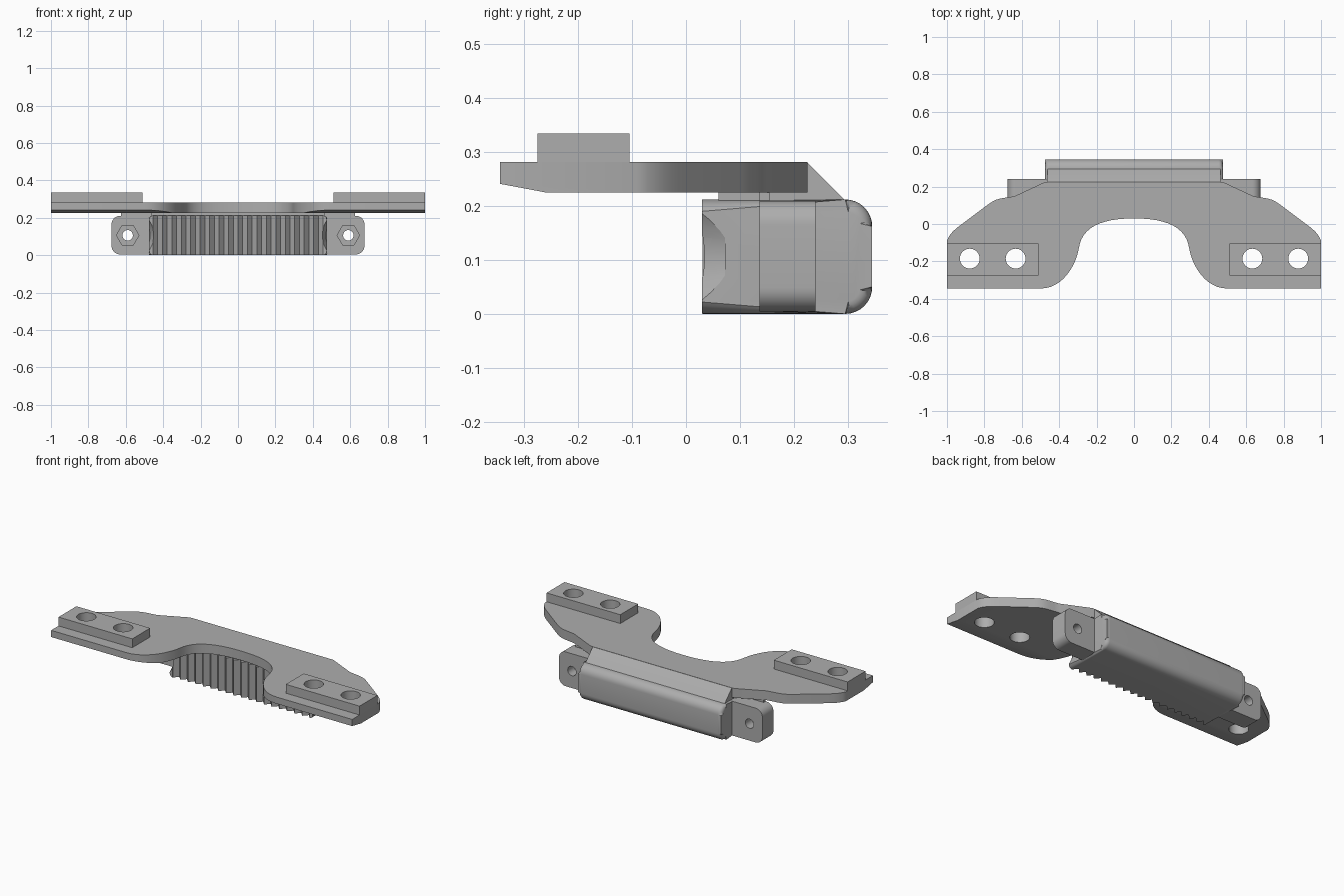
import bpy, bmesh, math
from mathutils import Vector

if "Cube" in bpy.data.objects:
    bpy.data.objects.remove(bpy.data.objects["Cube"], do_unlink=True)

grey = bpy.data.materials.new("plain_grey")
grey.use_nodes = True
grey.diffuse_color = (0.42, 0.42, 0.42, 1)
grey.node_tree.nodes["Principled BSDF"].inputs["Base Color"].default_value = (0.42, 0.42, 0.42, 1)


def prism(name, pts, axis, lo, hi, taper=1.0, rim=0.0, rim_skip=None):
    """Extrude a 2D profile along an axis, optionally tapering it or rounding its end rims."""
    place = {"x": lambda a, b, d: (d, a, b),
             "y": lambda a, b, d: (a, d, b),
             "z": lambda a, b, d: (a, b, d)}[axis]
    n = len(pts)
    ca = sum(p[0] for p in pts) / n
    cb = sum(p[1] for p in pts) / n
    bm = bmesh.new()
    start = [bm.verts.new(place(a, b, lo)) for a, b in pts]
    end = [bm.verts.new(place(ca + (a - ca) * taper, cb + (b - cb) * taper, hi)) for a, b in pts]
    caps = [bm.faces.new(start), bm.faces.new(end)]
    for i in range(n):
        j = (i + 1) % n
        bm.faces.new((start[i], start[j], end[j], end[i]))
    if rim:
        edges = [e for c in caps for e in c.edges
                 if not all(abs(v.co.y - rim_skip) < 1e-4 for v in e.verts)]
        bmesh.ops.bevel(bm, geom=edges, offset=rim, segments=5, profile=0.5, affect='EDGES')
    bmesh.ops.recalc_face_normals(bm, faces=bm.faces)
    mesh = bpy.data.meshes.new(name)
    bm.to_mesh(mesh)
    bm.free()
    mesh.materials.append(grey)
    obj = bpy.data.objects.new(name, mesh)
    bpy.context.collection.objects.link(obj)
    return obj


def activate(obj):
    bpy.ops.object.select_all(action='DESELECT')
    obj.select_set(True)
    bpy.context.view_layer.objects.active = obj


def cut(obj, cutter):
    mod = obj.modifiers.new("cut", 'BOOLEAN')
    mod.operation, mod.solver, mod.object = 'DIFFERENCE', 'EXACT', cutter
    activate(obj)
    bpy.ops.object.modifier_apply(modifier=mod.name)
    bpy.data.objects.remove(cutter, do_unlink=True)


def ring(cx, cy, r, n=32):
    return [(cx + r * math.cos(math.tau * i / n), cy + r * math.sin(math.tau * i / n)) for i in range(n)]


def rounded(a0, a1, b0, b1, radii):
    """Rectangle with its own radius at each corner, counter-clockwise from low-low."""
    pts = []
    for k, r in enumerate(radii):
        right, high = k in (1, 2), k in (2, 3)
        ca = a1 - r if right else a0 + r
        cb = b1 - r if high else b0 + r
        steps = 8 if r else 0
        for i in range(steps + 1):
            t = math.pi + k * math.pi / 2 + (math.pi / 2 * i / steps if steps else 0)
            pts.append((ca + r * math.cos(t), cb + r * math.sin(t)))
    return pts


def bezier(p0, p1, p2, p3, n=12):
    p0, p1, p2, p3 = map(Vector, (p0, p1, p2, p3))
    return [tuple(p0 * (1 - t) ** 3 + p1 * 3 * t * (1 - t) ** 2 + p2 * 3 * t * t * (1 - t) + p3 * t ** 3)
            for t in (i / n for i in range(n + 1))]


parts = []

# Mounting plate with an arched front cut-out
half = bezier((0, .03), (.18, .03), (.28, -.02), (.295, -.13))
half += bezier((.295, -.13), (.31, -.22), (.38, -.345), (.5, -.345))[1:]
half += [(1, -.345)]
half += bezier((1, -.09), (.985, -.05), (.96, -.03), (.92, 0), 6)
half += bezier((.78, .105), (.73, .142), (.71, .135), (.64, .148), 6)
half += [(.475, .225)]
outline = half + [(-x, y) for x, y in reversed(half[1:])]
plate = prism("mounting_plate", outline, "z", .225, .281)
cut(plate, prism("front_chamfer", [(-.4, .2), (-.26, .2), (-.26, .225), (-.345, .241), (-.4, .251)],
                 "x", -1.1, 1.1))
parts.append(plate)

# Raised pads and bolt holes through pad and plate
for side, label in ((1, "left"), (-1, "right")):
    xs = sorted((side * .51, side * 1.0))
    pad = prism(label + "_pad", rounded(*xs, -.275, -.105, (0, 0, 0, 0)), "z", .278, .334)
    for x in (.633, .878):
        for obj in (pad, plate):
            cut(obj, prism("hole", ring(side * x, -.185, .053), "z", .1, .5))
    parts.append(pad)

# Sloped rear web joining the plate to the body
parts.append(prism("rear_web", [(.06, .2), (.302, .2), (.295, .21), (.224, .281), (.224, .226), (.06, .226)],
                   "x", -.462, .462))

# Body with rounded back and ends
body = prism("grip_body", rounded(.03, .345, 0, .212, (0, .05, .05, 0)), "x", -.475, .475,
             rim=.022, rim_skip=.03)

# Vertical serrations on the front
teeth, width = 18, .455
zigzag = [(-width + width * i / teeth, .058 if i % 2 else .031) for i in range(2 * teeth + 1)]
cut(body, prism("serration", [(-width, -.05)] + zigzag + [(width, -.05)], "z", -.1, .4))

# Tapered clearance beside each bolt
for side in (1, -1):
    cut(body, prism("clearance", ring(side * .59, .106, .145, 48), "y", .02, .072, taper=.83))
parts.append(body)

# Bolt ears with hexagonal nut pockets
for side, label in ((1, "left"), (-1, "right")):
    xs = sorted((side * .43, side * .676))
    radii = (0, .045, .045, 0) if side > 0 else (.045, 0, 0, .045)
    ear = prism(label + "_ear", rounded(*xs, .004, .21, radii), "y", .136, .24)
    cut(ear, prism("bolt_hole", ring(side * .59, .106, .028, 24), "y", 0, .4))
    cut(ear, prism("nut_pocket", ring(side * .59, .106, .06, 6), "y", .1, .18))
    parts.append(ear)
    xs = sorted((side * .44, side * .625))
    parts.append(prism(label + "_ear_web", rounded(*xs, .136, .155, (0, 0, 0, 0)), "z", .2, .23))

for obj in parts:
    activate(obj)
    bpy.ops.object.shade_smooth_by_angle(angle=math.radians(30))
